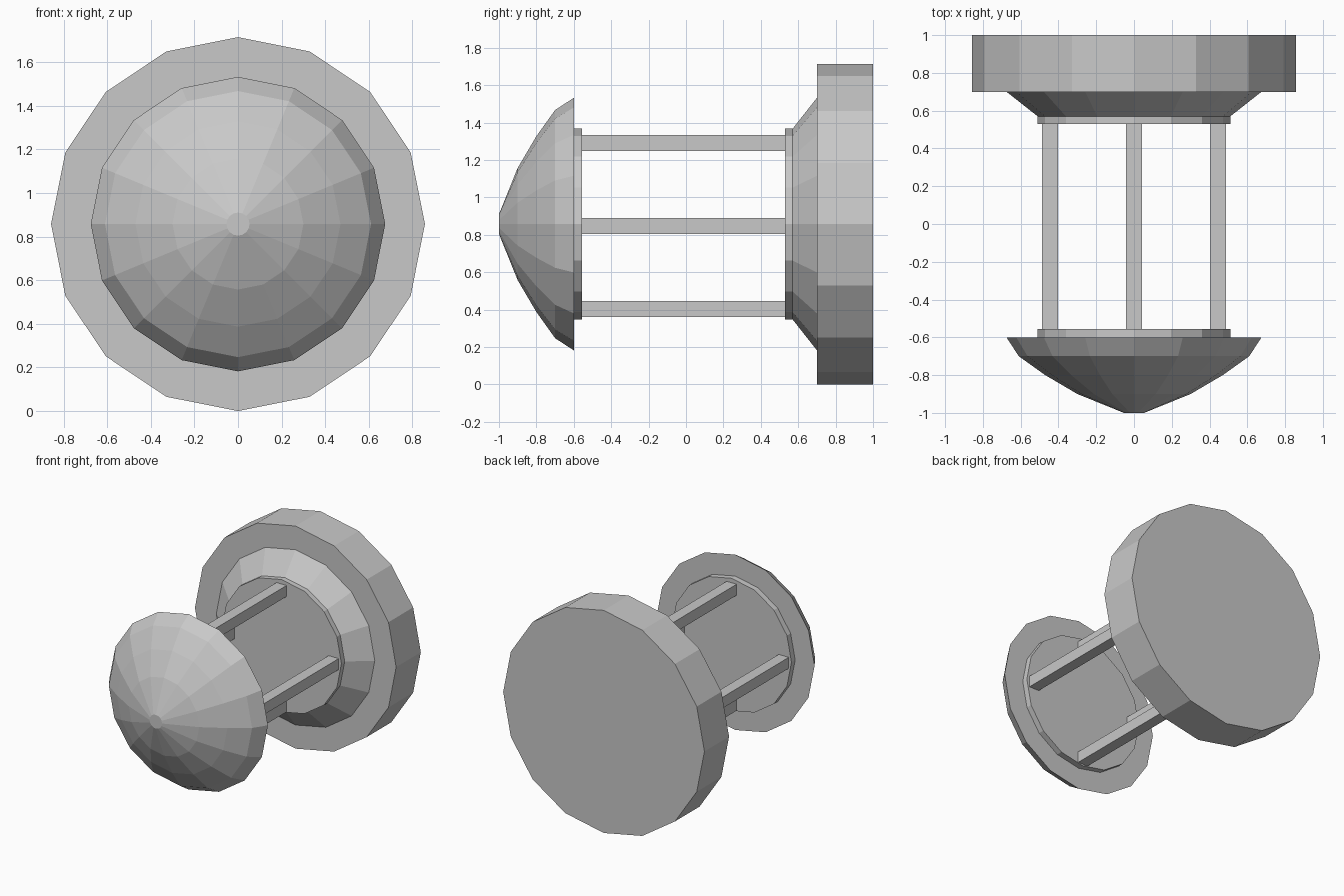
import bpy
import bmesh
from math import cos, sin, pi

cube = bpy.data.objects.get("Cube")
if cube:
    bpy.data.objects.remove(cube, do_unlink=True)

CENTRE_Z = 0.857
SIDES = 16

grey = bpy.data.materials.new("plain grey")
grey.use_nodes = True
colour = (0.58, 0.58, 0.58, 1)
grey.diffuse_color = colour
grey.node_tree.nodes["Principled BSDF"].inputs["Base Color"].default_value = colour


def finish(name, bm):
    bmesh.ops.recalc_face_normals(bm, faces=bm.faces)
    mesh = bpy.data.meshes.new(name)
    bm.to_mesh(mesh)
    bm.free()
    mesh.materials.append(grey)
    obj = bpy.data.objects.new(name, mesh)
    bpy.context.collection.objects.link(obj)
    return obj


def turned(name, profile):
    """Closed faceted solid around the y axis from (y, radius) pairs."""
    bm = bmesh.new()
    rings = []
    for y, r in profile:
        angles = [2 * pi * i / SIDES for i in range(SIDES)]
        rings.append([bm.verts.new((r * cos(a), y, CENTRE_Z + r * sin(a))) for a in angles])
    for a, b in zip(rings, rings[1:]):
        for i in range(SIDES):
            j = (i + 1) % SIDES
            bm.faces.new((a[i], a[j], b[j], b[i]))
    bm.faces.new(rings[0])
    bm.faces.new(rings[-1])
    return finish(name, bm)


def bar(name, x, z):
    """Square bar running front to back."""
    bm = bmesh.new()
    bmesh.ops.create_cube(bm, size=1)
    for v in bm.verts:
        v.co = (x + v.co.x * 0.085, -0.012 + v.co.y * 1.09, z + v.co.z * 0.085)
    return finish(name, bm)


# Domed front cap and its collar
turned("front_dome", [(-1, 0.053), (-0.9, 0.30), (-0.8, 0.47), (-0.7, 0.61), (-0.6, 0.675)])
turned("front_collar", [(-0.6, 0.51), (-0.555, 0.51)])

# Back collar, flare and base disc
turned("back_collar", [(0.53, 0.51), (0.57, 0.51)])
turned("back_flare", [(0.57, 0.51), (0.7, 0.675)])
turned("base_disc", [(0.7, 0.857), (1, 0.857)])

# Four connecting bars in a cross
BAR_Z = 0.846
REACH = 0.444
for side, dx, dz in (("top", 0, 1), ("bottom", 0, -1), ("left", 1, 0), ("right", -1, 0)):
    bar(side + "_bar", dx * REACH, BAR_Z + dz * REACH)
